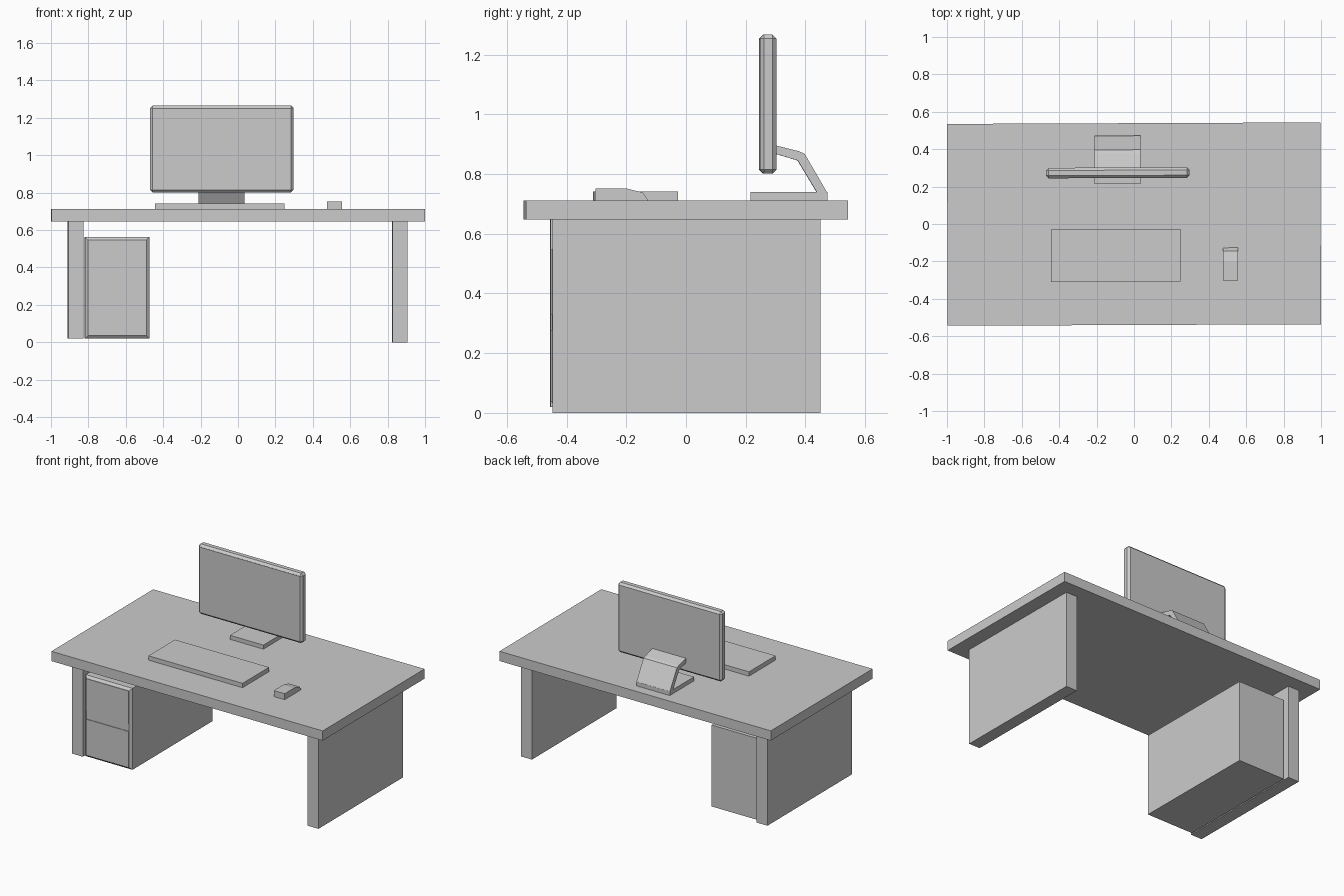
import bpy, bmesh

if "Cube" in bpy.data.objects:
    bpy.data.objects.remove(bpy.data.objects["Cube"])

TURN = 0.004  # the whole desk sits very slightly turned about z


def finish(name, bm):
    bmesh.ops.recalc_face_normals(bm, faces=bm.faces)
    mesh = bpy.data.meshes.new(name)
    bm.to_mesh(mesh)
    bm.free()
    obj = bpy.data.objects.new(name, mesh)
    obj.rotation_euler.z = TURN
    bpy.context.collection.objects.link(obj)
    return obj


def box_bm(x, y, z):
    bm = bmesh.new()
    bmesh.ops.create_cube(bm, size=1)
    for v in bm.verts:
        v.co = [lo + (c + 0.5) * (hi - lo) for c, (lo, hi) in zip(v.co, (x, y, z))]
    bm.normal_update()
    return bm


def box(name, x, y, z):
    return finish(name, box_bm(x, y, z))


def front_face(bm):
    bm.normal_update()
    return min(bm.faces, key=lambda f: f.calc_center_median().y)


def inset(bm, thickness, depth):
    bmesh.ops.inset_region(bm, faces=[front_face(bm)], thickness=thickness, depth=depth,
                           use_even_offset=True)


def extrude_profile(name, points, x0, x1):
    # side profile in y, z swept along x
    bm = bmesh.new()
    face = bm.faces.new([bm.verts.new((x0, y, z)) for y, z in points])
    new = bmesh.ops.extrude_face_region(bm, geom=[face])["geom"]
    verts = [g for g in new if isinstance(g, bmesh.types.BMVert)]
    bmesh.ops.translate(bm, verts=verts, vec=(x1 - x0, 0, 0))
    return finish(name, bm)


# desk
box("desk_top", (-0.998, 0.998), (-0.54, 0.539), (0.647, 0.712))
box("left_leg", (-0.909, -0.828), (-0.451, 0.446), (0.02, 0.647))
box("right_leg", (0.824, 0.905), (-0.451, 0.446), (0.0, 0.647))

# drawer cabinet with a chamfered front
bm = box_bm((-0.82, -0.475), (-0.433, 0.412), (0.02, 0.563))
inset(bm, 0.016, 0.014)
finish("drawer_cabinet", bm)
for name, z in (("lower_drawer", (0.036, 0.277)), ("upper_drawer", (0.327, 0.547))):
    box(name, (-0.804, -0.491), (-0.451, -0.44), z)

# monitor: chamfered slab, bezel, sunken screen
bm = box_bm((-0.469, 0.298), (0.246, 0.302), (0.801, 1.267))
bmesh.ops.bevel(bm, geom=bm.edges[:], offset=0.014, segments=1, affect='EDGES')
inset(bm, 0.002, 0.0)
inset(bm, 0.009, -0.01)
finish("monitor", bm)

# monitor stand
box("stand_base", (-0.209, 0.037), (0.216, 0.473), (0.712, 0.739))
extrude_profile("stand_arm", [(0.295, 0.897), (0.378, 0.876), (0.397, 0.868), (0.473, 0.737),
                              (0.439, 0.737), (0.374, 0.845), (0.295, 0.869)], -0.209, 0.037)

# keyboard and mouse
box("keyboard", (-0.444, 0.248), (-0.309, -0.028), (0.712, 0.741))
extrude_profile("mouse", [(-0.305, 0.712), (-0.305, 0.752), (-0.205, 0.752),
                          (-0.146, 0.738), (-0.129, 0.712)], 0.475, 0.555)
